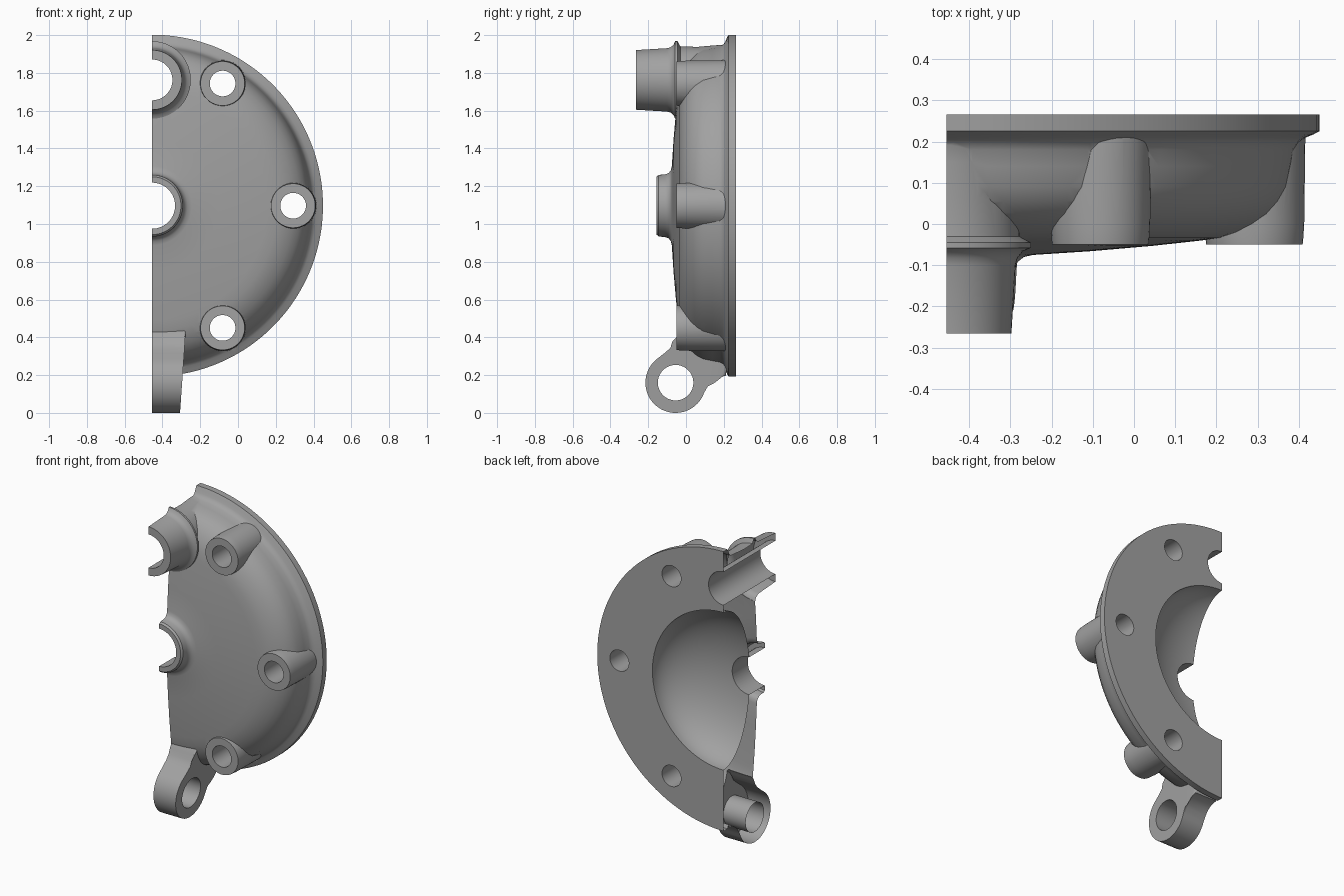
import bpy, bmesh, math

if "Cube" in bpy.data.objects:
    bpy.data.objects.remove(bpy.data.objects["Cube"])

CX, CZ = -0.455, 1.097          # main axis, parallel to y
BACK = 0.265

grey = bpy.data.materials.new("cast_grey")
grey.diffuse_color = (0.36, 0.36, 0.36, 1)
grey.use_nodes = True
grey.node_tree.nodes["Principled BSDF"].inputs["Base Color"].default_value = grey.diffuse_color


def make_object(name, bm):
    bmesh.ops.recalc_face_normals(bm, faces=bm.faces)
    mesh = bpy.data.meshes.new(name)
    bm.to_mesh(mesh)
    bm.free()
    mesh.materials.append(grey)
    obj = bpy.data.objects.new(name, mesh)
    bpy.context.collection.objects.link(obj)
    return obj


def lathe(name, profile, cx, cz, n=48):
    """Closed solid from (radius, y) points turned about a y axis."""
    bm = bmesh.new()
    rings = []
    for r, y in profile:
        ring = []
        for i in range(n):
            a = 2 * math.pi * (i + 0.5) / n
            ring.append(bm.verts.new((cx + r * math.cos(a), y, cz + r * math.sin(a))))
        rings.append(ring)
    for lo, hi in zip(rings, rings[1:]):
        for i in range(n):
            j = (i + 1) % n
            bm.faces.new((lo[i], lo[j], hi[j], hi[i]))
    bm.faces.new(rings[0])
    bm.faces.new(rings[-1])
    return make_object(name, bm)


def combine(target, tool, operation):
    mod = target.modifiers.new("join", 'BOOLEAN')
    mod.operation = operation
    mod.solver = 'EXACT'
    mod.object = tool
    bpy.context.view_layer.objects.active = target
    bpy.ops.object.modifier_apply(modifier=mod.name)
    bpy.data.objects.remove(tool)


# Round cover with rim flange, curved shoulder, sloped front and centre hub
cover = lathe("cover_half", [
    (0.905, BACK), (0.905, 0.225), (0.89, 0.217), (0.87, 0.209), (0.855, 0.198),
    (0.845, 0.18), (0.838, 0.14), (0.828, 0.09), (0.81, 0.055), (0.785, 0.025),
    (0.75, 0.0), (0.71, -0.02), (0.665, -0.034), (0.61, -0.041), (0.5, -0.053),
    (0.35, -0.066), (0.21, -0.075), (0.188, -0.08), (0.173, -0.092),
    (0.166, -0.11), (0.163, -0.145), (0.153, -0.156)], CX, CZ, 128)

# Bolt bosses around the rim
bolts = [(CX + 0.747 * math.cos(math.radians(a)), CZ + 0.747 * math.sin(math.radians(a)))
         for a in (-60, 0, 60)]
for x, z in bolts:
    boss = lathe("boss", [(0.117, -0.05), (0.118, -0.044), (0.121, 0.0), (0.124, 0.235)], x, z)
    combine(cover, boss, 'UNION')

# Long upper spout
SPOUT_Z = 1.763
spout = lathe("spout", [
    (0.158, -BACK), (0.168, -0.1), (0.173, -0.082), (0.186, -0.066), (0.205, -0.058),
    (0.205, -0.045), (0.178, -0.03), (0.175, 0.06), (0.183, 0.15), (0.188, 0.24)], CX, SPOUT_Z, 64)
combine(cover, spout, 'UNION')

# Hinge lug below the rim
LY, LZ, LR = -0.055, 0.16, 0.16
outline = []
for i in range(29):
    a = math.radians(130 + 210 * i / 28)
    outline.append((LY + LR * math.cos(a), LZ + LR * math.sin(a)))
outline += [(0.115, 0.14), (0.135, 0.165), (0.165, 0.187), (0.21, 0.197), (0.23, 0.3), (0.1, 0.45),
            (-0.02, 0.45), (-0.046, 0.405), (-0.06, 0.37), (-0.083, 0.343), (-0.115, 0.316)]
bm = bmesh.new()
sides = [[bm.verts.new((CX + s * (0.148 + 0.07 * z), y, z)) for y, z in outline] for s in (-1, 1)]
caps = [bm.faces.new(side) for side in sides]
for i in range(len(outline)):
    j = (i + 1) % len(outline)
    bm.faces.new((sides[0][i], sides[0][j], sides[1][j], sides[1][i]))
rim = list({e for f in caps for e in f.edges})
bmesh.ops.bevel(bm, geom=rim, offset=0.014, segments=3, profile=0.5, affect='EDGES')
combine(cover, make_object("lug", bm), 'UNION')

# Domed cavity opening to the back
steps = [math.radians(90 * i / 20) for i in range(20)]
cavity = [(0.51, 0.3)] + [(0.51 * math.cos(t), BACK - 0.27 * math.sin(t)) for t in steps]
combine(cover, lathe("cavity", cavity, CX, CZ, 96), 'DIFFERENCE')

# Through holes: hub, spout and bolts
holes = [(CX, CZ, 0.122), (CX, SPOUT_Z, 0.108)] + [(x, z, 0.068) for x, z in bolts]
for x, z, r in holes:
    combine(cover, lathe("hole", [(r, -0.4), (r, 0.4)], x, z), 'DIFFERENCE')

# Hinge pin hole, running along x
pin = lathe("pin_hole", [(0.094, -0.4), (0.094, 0.4)], 0, 0)
for v in pin.data.vertices:
    x, y, z = v.co
    v.co = (CX + y, LY - x, LZ + z)
combine(cover, pin, 'DIFFERENCE')

# Keep the right half as an open shell
bm = bmesh.new()
bm.from_mesh(cover.data)
bmesh.ops.bisect_plane(bm, geom=bm.verts[:] + bm.edges[:] + bm.faces[:], dist=1e-5,
                       plane_co=(CX, 0, 0), plane_no=(1, 0, 0), clear_inner=True)
low = min(v.co.z for v in bm.verts)
for v in bm.verts:
    v.co.z -= low
bm.to_mesh(cover.data)
bm.free()

bpy.ops.object.select_all(action='DESELECT')
cover.select_set(True)
bpy.context.view_layer.objects.active = cover
bpy.ops.object.shade_smooth_by_angle(angle=math.radians(32))
